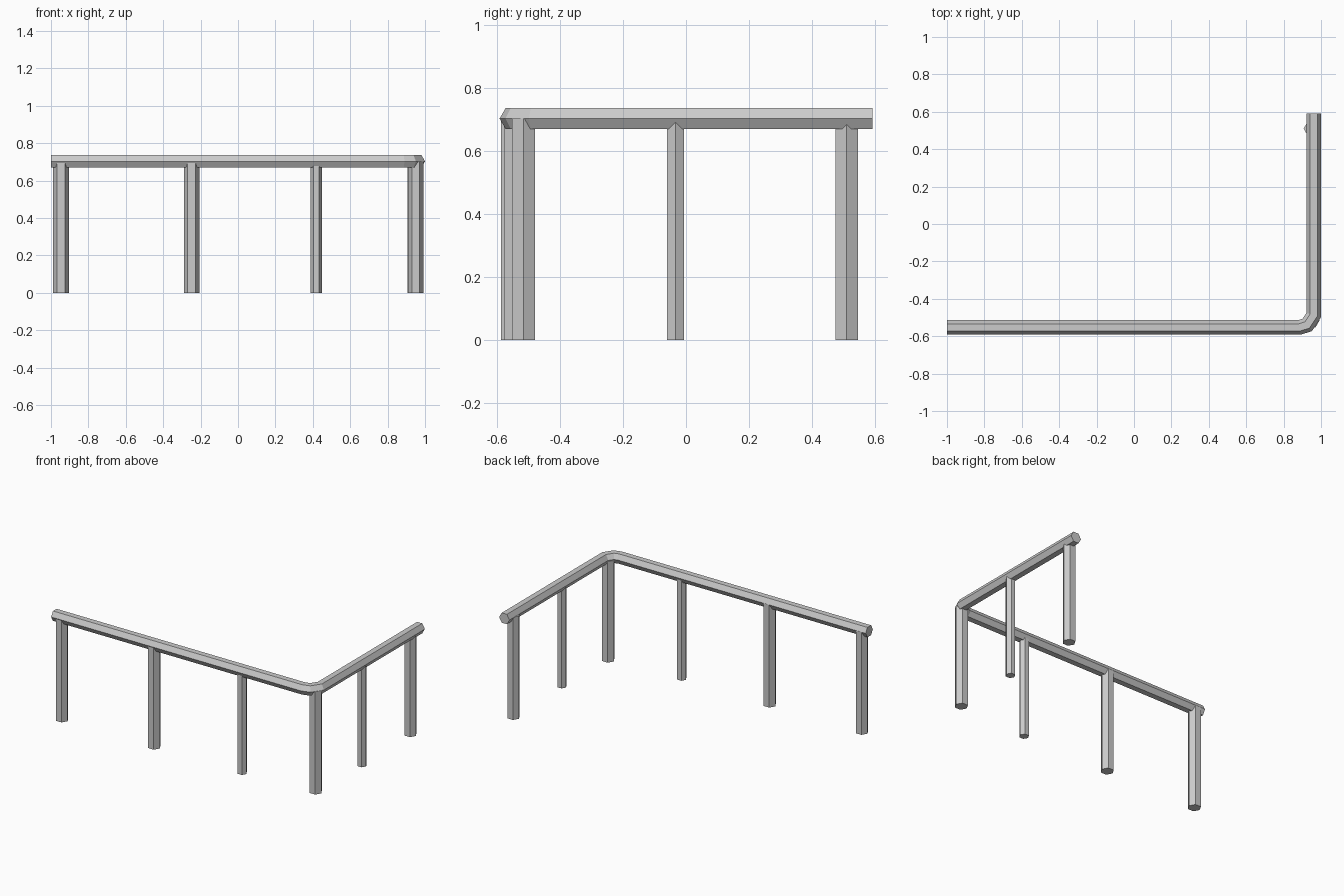
import bpy, bmesh
from math import pi, cos, sin
from mathutils import Vector

if "Cube" in bpy.data.objects:
    bpy.data.objects.remove(bpy.data.objects["Cube"])

RAIL_R, RAIL_Z = 0.039, 0.703


def finish(bm, name):
    bmesh.ops.recalc_face_normals(bm, faces=bm.faces)
    mesh = bpy.data.meshes.new(name)
    bm.to_mesh(mesh)
    bm.free()
    obj = bpy.data.objects.new(name, mesh)
    bpy.context.collection.objects.link(obj)
    return obj


def swept_rail(name, path, radius, z):
    """Hexagonal bar along a flat path, with mitred joints."""
    pts = [Vector(p) for p in path]
    dirs = [(b - a).normalized() for a, b in zip(pts, pts[1:])]
    bm = bmesh.new()
    rings = []
    for i, p in enumerate(pts):
        d0, d1 = dirs[max(i - 1, 0)], dirs[min(i, len(dirs) - 1)]
        t = (d0 + d1).normalized()
        side = Vector((t.y, -t.x)) / t.dot(d0)
        ring = []
        for k in range(6):
            a = k * pi / 3
            q = p + side * radius * cos(a)
            ring.append(bm.verts.new((q.x, q.y, z + radius * sin(a))))
        rings.append(ring)
    for a, b in zip(rings, rings[1:]):
        for k in range(6):
            j = (k + 1) % 6
            bm.faces.new((a[k], a[j], b[j], b[k]))
    bm.faces.new(rings[0])
    bm.faces.new(rings[-1])
    return finish(bm, name)


def post(name, x, y, radius):
    """Hexagonal upright with corners pointing along x, ending inside the rail."""
    bm = bmesh.new()
    ring = [bm.verts.new((x + radius * cos(k * pi / 3), y + radius * sin(k * pi / 3), 0))
            for k in range(6)]
    base = bm.faces.new(ring)
    top = bmesh.ops.extrude_face_region(bm, geom=[base], use_keep_orig=True)
    verts = [g for g in top["geom"] if isinstance(g, bmesh.types.BMVert)]
    bmesh.ops.translate(bm, verts=verts, vec=(0, 0, RAIL_Z))
    return finish(bm, name)


# Top rail with a two-step bend at the corner
swept_rail("top_rail", [(-1, -0.553), (0.884, -0.553), (0.926, -0.54),
                        (0.961, -0.487), (0.961, 0.592)], RAIL_R, RAIL_Z)

# Uprights: thick main posts and thin intermediate ones
for name, x, y, r in [
    ("front_left_post", -0.946, -0.551, 0.042),
    ("front_middle_post", -0.248, -0.551, 0.042),
    ("front_thin_post", 0.418, -0.551, 0.031),
    ("corner_post", 0.950, -0.516, 0.042),
    ("side_thin_post", 0.962, -0.033, 0.031),
    ("back_post", 0.948, 0.510, 0.041),
]:
    post(name, x, y, r)
